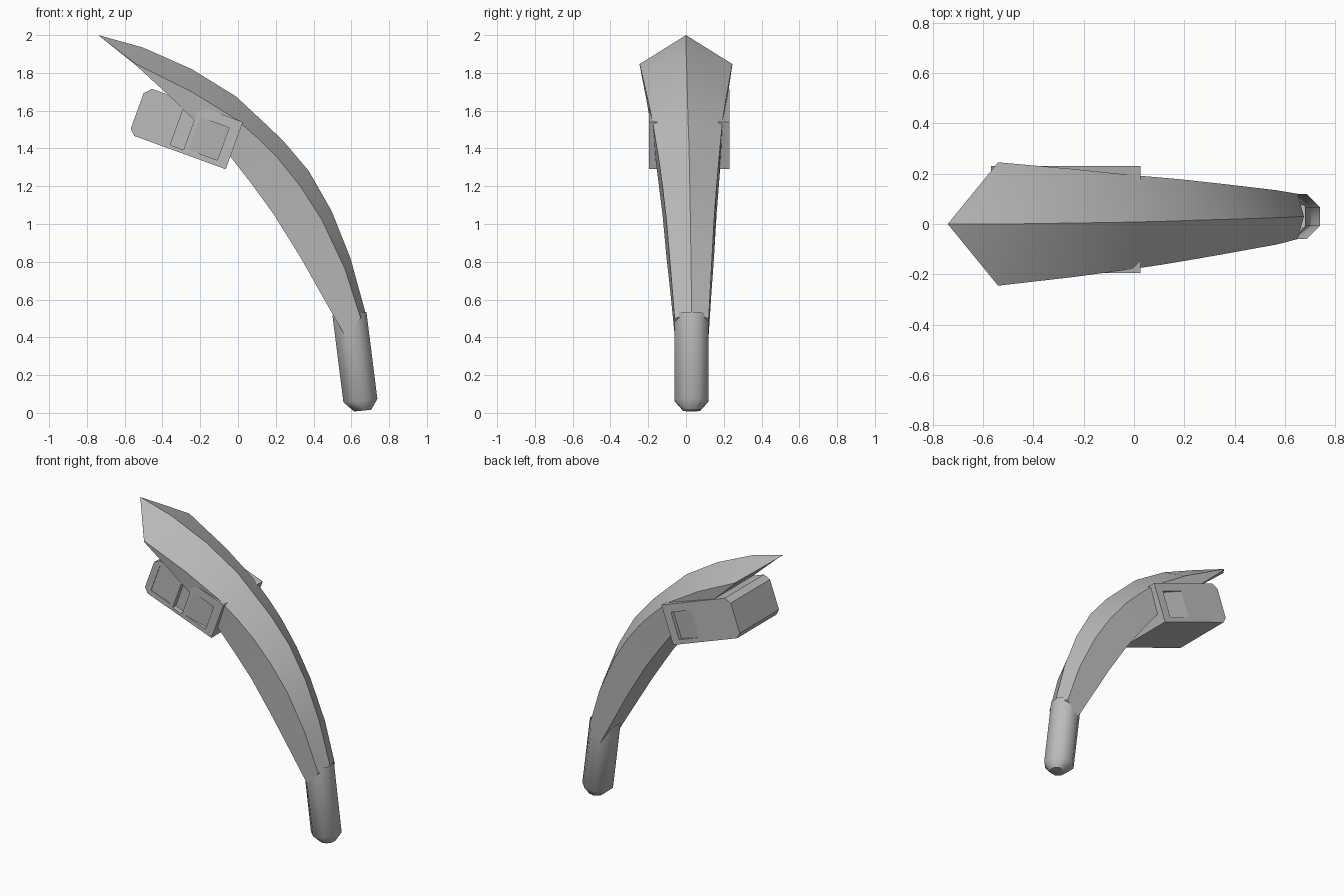
import bpy, bmesh, math
from mathutils import Vector

if "Cube" in bpy.data.objects:
    bpy.data.objects.remove(bpy.data.objects["Cube"], do_unlink=True)

grey = bpy.data.materials.new("plain grey")
grey.use_nodes = True
grey.diffuse_color = (0.5, 0.5, 0.5, 1)
grey.node_tree.nodes["Principled BSDF"].inputs["Base Color"].default_value = (0.5, 0.5, 0.5, 1)


def finish(name, bm, smooth=None):
    bmesh.ops.recalc_face_normals(bm, faces=bm.faces)
    mesh = bpy.data.meshes.new(name)
    bm.to_mesh(mesh)
    bm.free()
    mesh.materials.append(grey)
    ob = bpy.data.objects.new(name, mesh)
    bpy.context.collection.objects.link(ob)
    if smooth:
        bpy.ops.object.select_all(action='DESELECT')
        ob.select_set(True)
        bpy.context.view_layer.objects.active = ob
        bpy.ops.object.shade_smooth_by_angle(angle=math.radians(smooth))
    return ob


def bridge(bm, a, b):
    n = len(a)
    for i in range(n):
        j = (i + 1) % n
        bm.faces.new((a[i], a[j], b[j], b[i]))


# Blade: five-sided sections of ridge, shoulder and belly (x, z), half width
stations = [
    ((-.505, 1.935), (-.54, 1.847), (-.54, 1.84), .245),
    ((-.245, 1.82), (-.245, 1.70), (-.35, 1.665), .215),
    ((-.01, 1.675), (-.01, 1.555), (-.17, 1.49), .187),
    ((.14, 1.535), (.11, 1.45), (-.035, 1.35), .173),
    ((.24, 1.44), (.21, 1.35), (.07, 1.215), .16),
    ((.375, 1.28), (.33, 1.2), (.19, 1.05), .143),
    ((.495, 1.07), (.445, 1.02), (.33, .825), .126),
    ((.595, .82), (.565, .765), (.44, .63), .108),
    ((.675, .53), (.65, .5), (.565, .41), .09),
]
bm = bmesh.new()
rings = []
for i, (ridge, edge, belly, w) in enumerate(stations):
    c = .03 * i / (len(stations) - 1)
    pts = [(ridge, c), (edge, c + w), (belly, c + w), (belly, c - w), (edge, c - w)]
    rings.append([bm.verts.new((p[0], y, p[1])) for p, y in pts])
for a, b in zip(rings, rings[1:]):
    bridge(bm, a, b)
bm.faces.new(rings[-1])
tip = bm.verts.new((-.74, 0, 2.0))
for k in range(5):
    bm.faces.new((tip, rings[0][k], rings[0][(k + 1) % 5]))
finish("blade", bm, 25)

# Handle: slanted eight-sided grip with a tapered end and an open top
bm = bmesh.new()
rings = []
for x, z, r, slope in [(.59, .525, .09, .1), (.648, .065, .09, .1), (.66, .012, .045, .1)]:
    ring = []
    for k in range(8):
        a = math.tau * (k + .5) / 8
        dx = r * math.cos(a) / math.cos(math.pi / 8)
        dy = r * math.sin(a) / math.cos(math.pi / 8)
        ring.append(bm.verts.new((x + dx, .03 + dy, z + dx * slope)))
    rings.append(ring)
for a, b in zip(rings, rings[1:]):
    bridge(bm, a, b)
bm.faces.new(rings[-1])
finish("handle", bm, 50)

# Clamp block, tilted along the blade; u runs along it, v across it
U, V = Vector((.94, 0, -.342)), Vector((.342, 0, .94))
CORNER = Vector((-.065, 0, 1.29))
FRONT, BACK = -.195, .23


def place(u, v, y):
    return CORNER + U * u + V * v + Vector((0, y, 0))


def prism(name, lower, upper):
    bm = bmesh.new()
    a = [bm.verts.new(p) for p in lower]
    b = [bm.verts.new(p) for p in upper]
    bridge(bm, a, b)
    bm.faces.new(a)
    bm.faces.new(b)
    return finish(name, bm)


outline = [(0, 0), (0, .266), (-.512, .266), (-.546, .23), (-.546, .03), (-.515, 0)]
clamp = prism("clamp_block", [place(u, v, FRONT) for u, v in outline],
              [place(u, v, BACK) for u, v in outline])


def carve(shape, v0, v1):
    cutter = prism("cutter", [place(u, v0, y) for u, y in shape],
                   [place(u, v1, y) for u, y in shape])
    cutter.hide_render = True
    mod = clamp.modifiers.new("carve", 'BOOLEAN')
    mod.object, mod.operation, mod.solver = cutter, 'DIFFERENCE', 'EXACT'
    bpy.context.view_layer.objects.active = clamp
    bpy.ops.object.modifier_apply(modifier=mod.name)
    bpy.data.objects.remove(cutter, do_unlink=True)


# Sloping finger recesses on both sides
for face, inward in ((FRONT, 1), (BACK, -1)):
    out = face - inward * .02
    carve([(-.22, out), (-.22, face), (-.058, face + inward * .025), (-.058, out)], .03, .212)

# Slot and shallow panel on the front side
for u0, u1, depth, v0, v1 in ((-.32, -.245, .035, .02, .22), (-.5, -.345, .004, .035, .23)):
    carve([(u0, FRONT - .02), (u0, FRONT + depth), (u1, FRONT + depth), (u1, FRONT - .02)], v0, v1)
